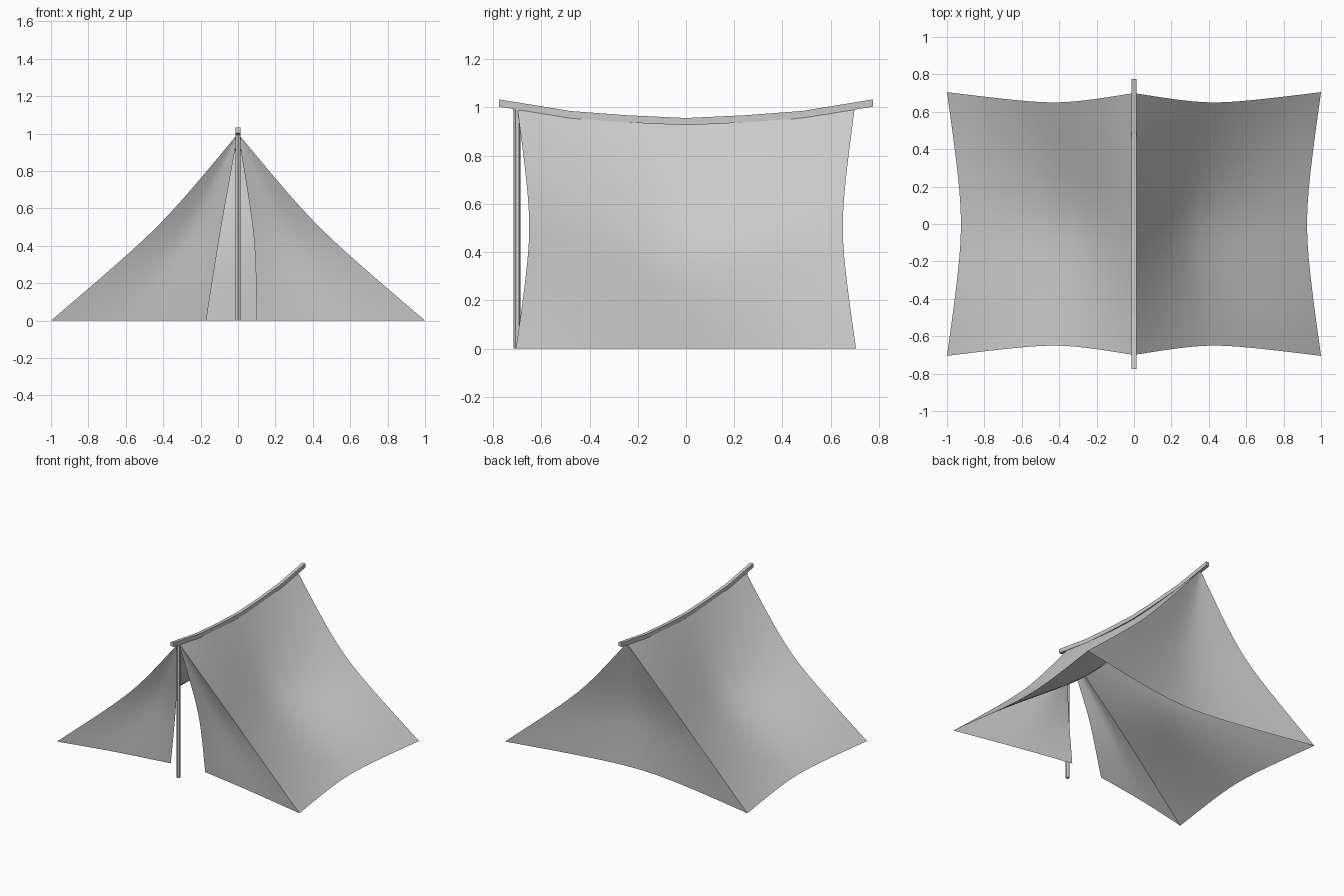
import bpy, bmesh, math
from mathutils import Vector

if "Cube" in bpy.data.objects:
    bpy.data.objects.remove(bpy.data.objects["Cube"])

N = 16
SOFT = 0.35


def weights(t):
    # straight near the ends, softly bent at the middle point
    d = abs(2 * t - 1)
    b = 1 - (math.hypot(d, SOFT) - SOFT) / (math.hypot(1, SOFT) - SOFT)
    return (1 - t - b / 2, b, t - b / 2)


def finish(name, bm, smooth):
    me = bpy.data.meshes.new(name)
    for f in bm.faces:
        f.smooth = smooth
    bm.to_mesh(me)
    bm.free()
    ob = bpy.data.objects.new(name, me)
    bpy.context.collection.objects.link(ob)
    return ob


def cloth(name, P):
    """Smooth sheet through 3x3 points, facing away from the tent centre."""
    bm = bmesh.new()
    grid = []
    for i in range(N + 1):
        wv = weights(i / N)
        row = []
        for j in range(N + 1):
            wu = weights(j / N)
            p = Vector()
            for a in range(3):
                for b in range(3):
                    p += Vector(P[a][b]) * wv[a] * wu[b]
            row.append(bm.verts.new(p))
        grid.append(row)
    for i in range(N):
        for j in range(N):
            bm.faces.new((grid[i][j], grid[i + 1][j], grid[i + 1][j + 1], grid[i][j + 1]))
    bmesh.ops.remove_doubles(bm, verts=bm.verts, dist=1e-4)
    bm.normal_update()
    if sum(f.normal.dot(f.calc_center_median()) * f.calc_area() for f in bm.faces) < 0:
        bmesh.ops.reverse_faces(bm, faces=bm.faces)
    return finish(name, bm, True)


def flap(name, s, mid, base, inner_mid, inner_base):
    # half of the front: hip edge, middle and door edge meet at the apex
    apex = (0, -0.7, 1)
    place = lambda p: (s * p[0], -p[1], p[2])
    cloth(name, ((apex, apex, apex),
                 tuple(map(place, ((0.435, 0.65, 0.5), mid, inner_mid))),
                 tuple(map(place, ((1, 0.705, 0), base, inner_base)))))


# sloping side walls, sagging between the corners
for name, s in (("right_wall", 1), ("left_wall", -1)):
    cloth(name, (
        ((0, -0.7, 1), (0, 0, 0.935), (0, 0.7, 1)),
        ((s * 0.435, -0.65, 0.5), (s * 0.34, 0, 0.40), (s * 0.435, 0.65, 0.5)),
        ((s, -0.705, 0), (s * 0.925, 0, 0), (s, 0.705, 0))))

# closed back wall
cloth("back_wall", (
    ((0, 0.7, 1), (0, 0.7, 1), (0, 0.7, 1)),
    ((0.435, 0.65, 0.5), (0, 0.57, 0.47), (-0.435, 0.65, 0.5)),
    ((1, 0.705, 0), (0, 0.55, 0), (-1, 0.705, 0))))

# two front flaps leaving an uneven door gap
flap("right_door_flap", 1, (0.26, 0.60, 0.48), (0.54, 0.61, 0), (0.083, 0.59, 0.46), (0.10, 0.53, 0))
flap("left_door_flap", -1, (0.27, 0.60, 0.48), (0.58, 0.615, 0), (0.095, 0.595, 0.47), (0.17, 0.55, 0))

# bent square ridge pole
bm = bmesh.new()
rings = []
for y, z in ((-0.775, 1.018), (-0.48, 0.97), (-0.24, 0.952), (0, 0.941),
             (0.24, 0.952), (0.48, 0.97), (0.775, 1.018)):
    rings.append([bm.verts.new((a * 0.0125, y, z + b * 0.015))
                  for a, b in ((-1, -1), (1, -1), (1, 1), (-1, 1))])
for a, b in zip(rings, rings[1:]):
    for k in range(4):
        bm.faces.new((a[k], a[(k + 1) % 4], b[(k + 1) % 4], b[k]))
bm.faces.new(rings[0])
bm.faces.new(rings[-1])
bmesh.ops.recalc_face_normals(bm, faces=bm.faces)
finish("ridge_pole", bm, False)

# upright front pole
bpy.ops.mesh.primitive_cylinder_add(vertices=6, radius=0.0145, depth=1.0, location=(0, -0.7, 0.5))
bpy.context.object.name = "front_pole"
